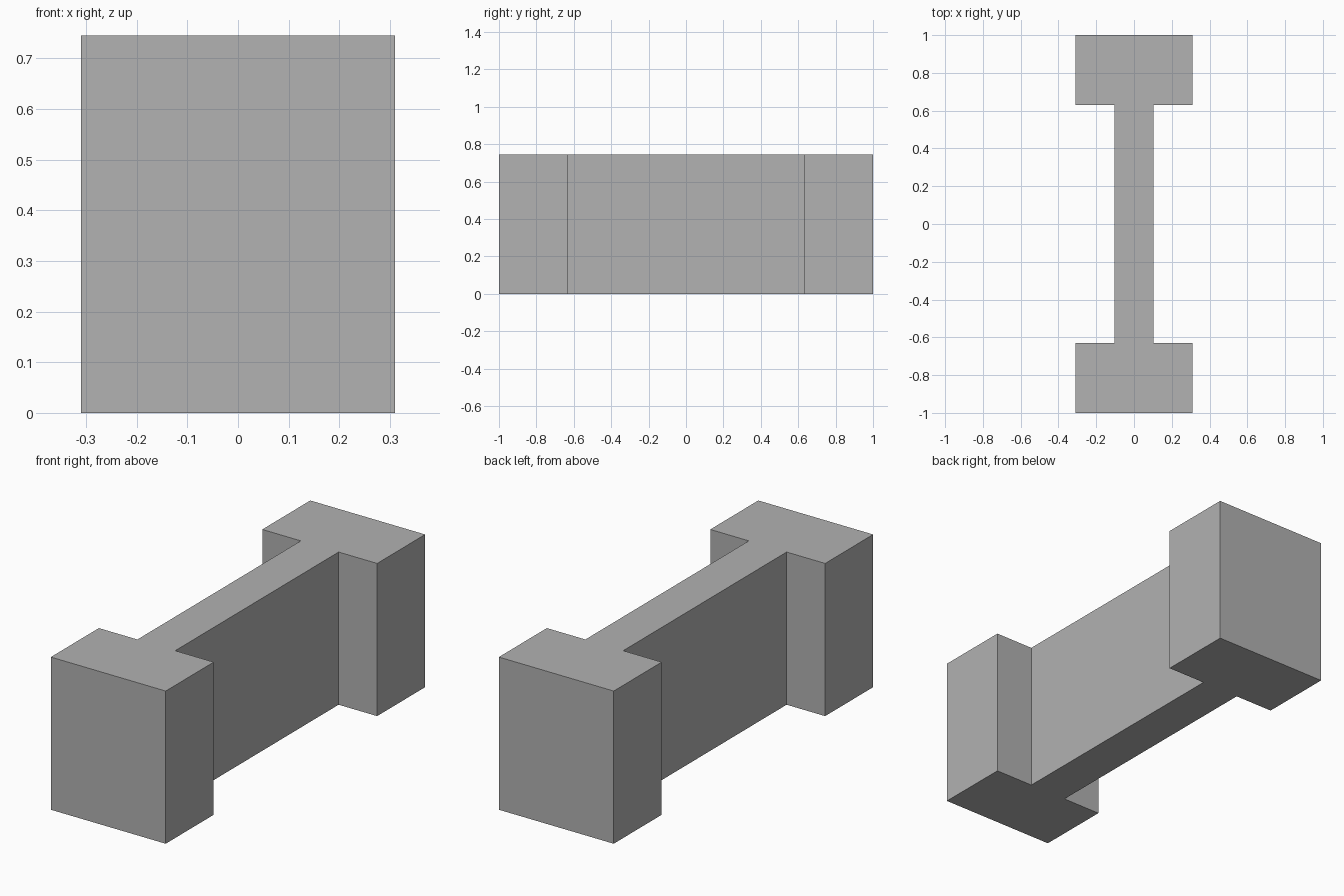
import bpy
import bmesh

cube = bpy.data.objects.get("Cube")
if cube:
    bpy.data.objects.remove(cube, do_unlink=True)

HEIGHT = 0.745
END_X, END_Y = 0.31, 1.0       # outer half sizes of the end blocks
WEB_X, WEB_Y = 0.102, 0.63     # half sizes of the narrow middle

# Plain grey material
grey = bpy.data.materials.new("grey")
grey.use_nodes = True
colour = (0.445, 0.445, 0.445, 1.0)
grey.diffuse_color = colour
bsdf = next(n for n in grey.node_tree.nodes if n.type == "BSDF_PRINCIPLED")
bsdf.inputs["Base Color"].default_value = colour

# I-shaped outline: one quarter mirrored to both sides, then to the back
right_front = [(END_X, -END_Y), (END_X, -WEB_Y), (WEB_X, -WEB_Y)]
right = right_front + [(x, -y) for x, y in reversed(right_front)]
outline = right + [(-x, y) for x, y in reversed(right)]

# Extrude the outline upwards into a solid
bm = bmesh.new()
base = bm.faces.new([bm.verts.new((x, y, 0)) for x, y in outline])
top = bmesh.ops.extrude_face_region(bm, geom=[base], use_keep_orig=True)
top_verts = [g for g in top["geom"] if isinstance(g, bmesh.types.BMVert)]
bmesh.ops.translate(bm, verts=top_verts, vec=(0, 0, HEIGHT))
bmesh.ops.recalc_face_normals(bm, faces=bm.faces)

mesh = bpy.data.meshes.new("i_beam_block")
bm.to_mesh(mesh)
bm.free()
mesh.materials.append(grey)
beam = bpy.data.objects.new("i_beam_block", mesh)
bpy.context.collection.objects.link(beam)
